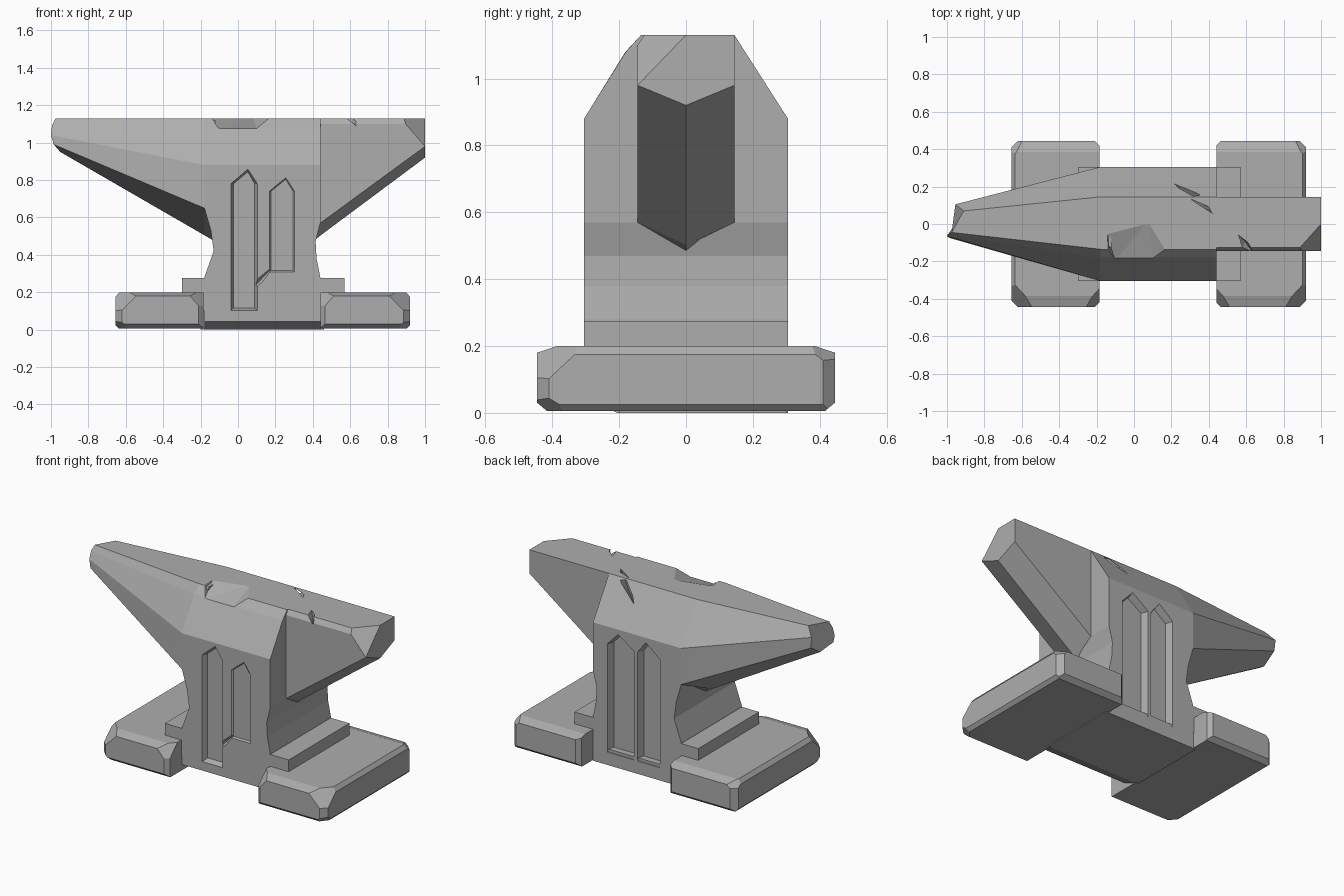
import bpy, bmesh
from mathutils import Vector

if "Cube" in bpy.data.objects:
    bpy.data.objects.remove(bpy.data.objects["Cube"], do_unlink=True)

steel = bpy.data.materials.new("grey_steel")
steel.use_nodes = True
steel.diffuse_color = (0.42, 0.42, 0.42, 1)
steel.node_tree.nodes["Principled BSDF"].inputs["Base Color"].default_value = (0.42, 0.42, 0.42, 1)


def loft(rings):
    """Closed solid through rings of equal point count."""
    bm = bmesh.new()
    rows = [[bm.verts.new(p) for p in ring] for ring in rings]
    n = len(rows[0])
    for a, b in zip(rows, rows[1:]):
        for i in range(n):
            j = (i + 1) % n
            bm.faces.new((a[i], a[j], b[j], b[i]))
    bm.faces.new(rows[0])
    bm.faces.new(rows[-1])
    bmesh.ops.recalc_face_normals(bm, faces=bm.faces)
    return bm


def prism_y(points, y0, y1):
    return loft([[(x, y, z) for x, z in points] for y in (y0, y1)])


def box(x0, x1, y0, y1, z0, z1):
    return prism_y([(x0, z0), (x1, z0), (x1, z1), (x0, z1)], y0, y1)


def chop(bm, corner, cut):
    """Slice a corner off; cut holds signed inward distances, 0 for none."""
    corner = Vector(corner)
    normal = Vector([-1 / d if d else 0 for d in cut])
    axis = next(i for i in range(3) if cut[i])
    point = corner.copy()
    point[axis] += cut[axis]
    bmesh.ops.bisect_plane(bm, geom=bm.verts[:] + bm.edges[:] + bm.faces[:],
                           plane_co=point, plane_no=normal, clear_outer=True)
    bmesh.ops.holes_fill(bm, edges=[e for e in bm.edges if e.is_boundary], sides=0)
    bmesh.ops.recalc_face_normals(bm, faces=bm.faces)


def add(name, bm):
    mesh = bpy.data.meshes.new(name)
    bm.to_mesh(mesh)
    bm.free()
    mesh.materials.append(steel)
    obj = bpy.data.objects.new(name, mesh)
    bpy.context.collection.objects.link(obj)
    return obj


def carve(obj, bm):
    """Subtract a cutter solid, then discard it."""
    cutter = add("cutter", bm)
    cutter.hide_render = True
    mod = obj.modifiers.new("carve", "BOOLEAN")
    mod.operation, mod.solver, mod.object = "DIFFERENCE", "EXACT", cutter
    bpy.context.view_layer.objects.active = obj
    bpy.ops.object.modifier_apply(modifier=mod.name)
    bpy.data.objects.remove(cutter, do_unlink=True)


def nick(a, b, width, up):
    """Spindle-shaped crack cutter from a to b, open towards up."""
    a, b, up = Vector(a), Vector(b), Vector(up)
    side = (b - a).cross(up).normalized() * width
    mid = (a + b) / 2
    bm = bmesh.new()
    for p in (a, b, mid + side + up, mid - side + up, mid - up):
        bm.verts.new(p)
    bmesh.ops.convex_hull(bm, input=bm.verts)
    return bm


# Waist: hourglass side profile
waist_bm = prism_y([(-.18, 0), (.44, 0), (.44, .28), (.42, .38), (.415, .47), (.44, .57),
                    (.44, .88), (-.18, .88), (-.18, .65), (-.145, .53), (-.13, .42), (-.18, .28)],
                   -.305, .305)
chop(waist_bm, (.13, -.305, 0), (0, .1, .045))
waist = add("waist", waist_bm)


# Pointed flutes with sloping sides on the front and back
def flute(x0, x1, top, low, face, depth):
    def ring(y, inset):
        a, b = x0 + inset, x1 - inset
        return [(a, y, low + inset), (b, y, low + inset), (b, y, top - .08),
                ((a + b) / 2 + .02, y, top - inset), (a, y, top - .08)]
    return loft([ring(face * .32, -.004), ring(face * (.305 - depth), .016)])


for x0, x1, top, low, face, depth in ((-.04, .105, .86, .1, -1, .035), (.16, .31, .82, .3, -1, .01),
                                      (-.03, .13, .85, .08, 1, .045), (.15, .34, .85, .08, 1, .045)):
    carve(waist, flute(x0, x1, top, low, face, depth))
carve(waist, nick((.02, -.31, .16), (.22, -.31, .37), .035, (0, -.03, 0)))

# Head: bevelled block above the waist
head_profile = [(.305, .88), (.145, 1.13), (-.135, 1.13), (-.18, 1.08), (-.305, .88)]
head = add("head", loft([[(x, y, z) for y, z in head_profile] for x in (-.18, .44)]))

# Worn dent and cracks along the top edge
dent = bmesh.new()
for p in ((-.15, -.03, 1.14), (-.1, -.2, 1.07), (.1, -.2, 1.07), (.18, -.13, 1.14),
          (.08, .03, 1.14), (-.14, -.2, 1.14), (.17, -.2, 1.14)):
    dent.verts.new(p)
bmesh.ops.convex_hull(dent, input=dent.verts)
carve(head, dent)
carve(head, nick((.21, .22, 1.02), (.43, .05, 1.14), .03, (0, .02, .04)))


# Horn: tapers to a blunt skewed tip with a keeled underside
def horn_ring(x, top, width, z_side, z_low, z_keel, ceiling=1.13):
    return [(x, top, ceiling), (x, width, z_side), (x, width, z_low), (x, 0, z_keel),
            (x, -width, z_low), (x, -width, z_side), (x, -top * 1.25, ceiling - .05), (x, -top * .93, ceiling)]


tip = [(-.91, .07, 1.13), (-.955, .105, 1.08), (-.95, .1, 1.01), (-.95, .01, .95),
       (-.985, -.075, .99), (-1, -.065, 1.04), (-.995, -.055, 1.09), (-.975, -.045, 1.13)]
add("horn", loft([horn_ring(-.12, .13, .3, .87, .64, .47, 1.12),
                  horn_ring(-.18, .145, .305, .88, .65, .505), tip]))


# Tail: wedge with a keeled underside and one broken corner
def tail_ring(x, half, top, low, keel):
    return [(x, half, top), (x, half, low), (x, 0, keel), (x, -half, low), (x, -half, top)]


tail_bm = loft([tail_ring(.4, .14, 1.12, .56, .47), tail_ring(.44, .145, 1.13, .57, .503),
                tail_ring(1, .145, 1.13, .98, .92)])
chop(tail_bm, (1, -.145, 1.13), (-.13, .145, -.15))
chop(tail_bm, (.8, -.145, 1.13), (0, .02, -.03))
tail = add("tail", tail_bm)
carve(tail, nick((.55, -.05, 1.14), (.64, -.16, 1.09), .025, (0, -.01, .03)))

# Steps between waist and feet
add("left_step", box(.38, .57, -.305, .305, .1, .275))
add("right_step", box(-.3, -.12, -.305, .305, .1, .275))


# Feet: worn slabs with chipped edges and corners
def foot(name, x_in, x_out):
    s = 1 if x_out > x_in else -1
    bm = box(x_in, x_out, -.445, .445, .005, .2)
    chop(bm, (x_out, 0, .2), (-s * .02, 0, -.025))
    chop(bm, (x_out, 0, .005), (-s * .02, 0, .02))
    for f in (-1, 1):
        y = f * .445
        chop(bm, (0, y, .2), (0, -f * .06, -.02))
        chop(bm, (0, y, .005), (0, -f * .03, .025))
        chop(bm, (x_out, y, 0), (-s * .035, -f * .035, 0))
        chop(bm, (x_in, y, 0), (s * .025, -f * .025, 0))
    # Larger breaks on the front corners
    chop(bm, (x_out, -.445, .2), (-s * .13, .14, -.13))
    chop(bm, (x_in, -.445, .2), (s * .09, .1, -.1))
    chop(bm, (x_out, -.445, .005), (-s * .08, .1, .06))
    chop(bm, (x_out, .445, .2), (-s * .08, -.09, -.07))
    return add(name, bm)


foot("left_foot", .44, .92)
foot("right_foot", -.185, -.655)

# Base core joining the feet underneath
add("base_core", box(-.2, .46, -.2, .3, 0, .1))
